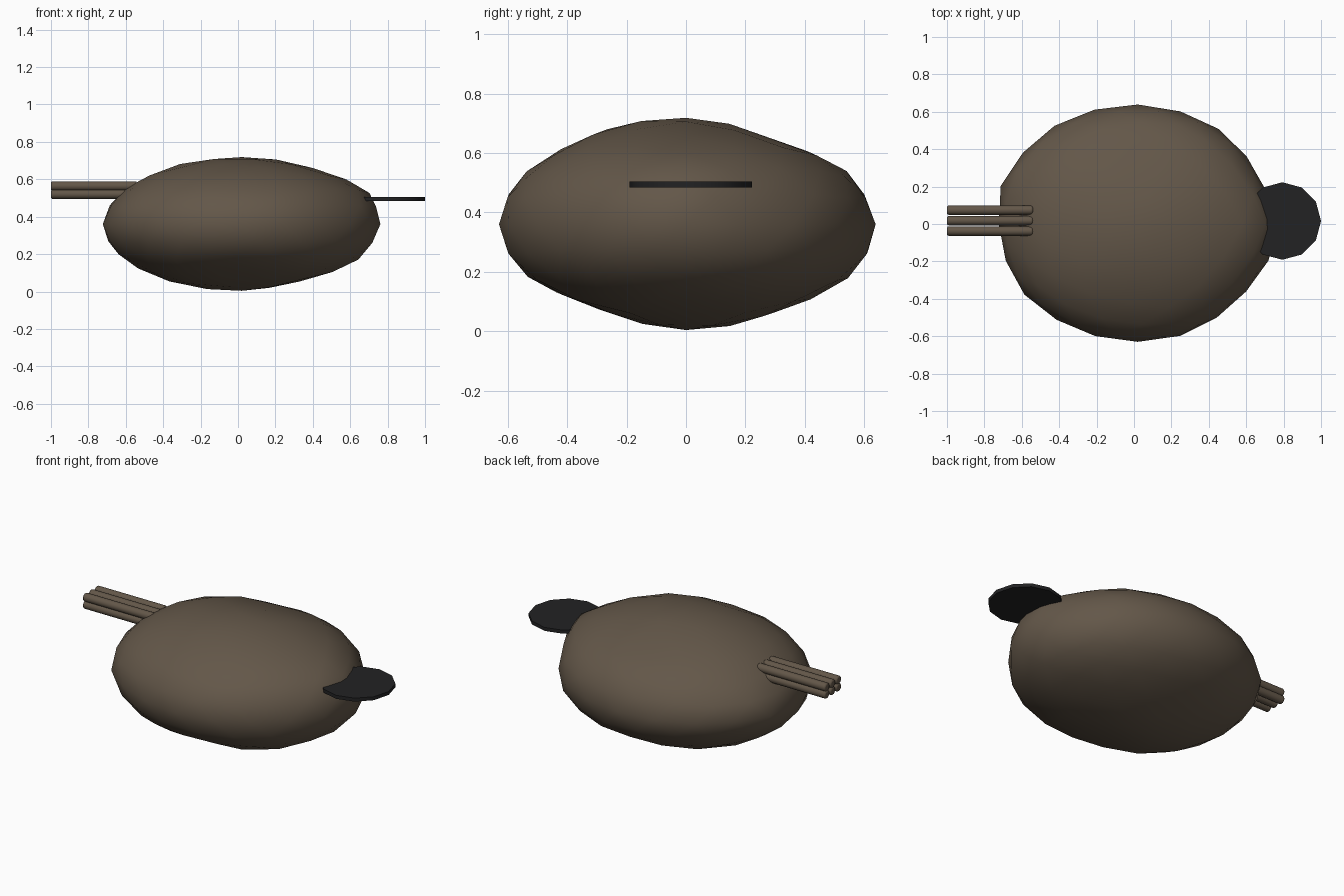
import bpy, math
from mathutils import Vector

cube = bpy.data.objects.get("Cube")
if cube:
    bpy.data.objects.remove(cube)


def material(name, colour, rough=0.8):
    m = bpy.data.materials.new(name)
    m.use_nodes = True
    m.diffuse_color = (*colour, 1)
    node = m.node_tree.nodes["Principled BSDF"]
    node.inputs["Base Color"].default_value = (*colour, 1)
    node.inputs["Roughness"].default_value = rough
    return m


brown = material("earthy brown", (0.125, 0.095, 0.066))
black = material("soft black", (0.016, 0.016, 0.017))


def finish(name, mat, angle):
    ob = bpy.context.object
    ob.name = name
    ob.data.materials.append(mat)
    bpy.ops.object.shade_smooth_by_angle(angle=math.radians(angle))
    return ob


# Lumpy flattened body: direction of each bump or dent, and its strength
bumps = [
    ((-1, .4, 0), .05), ((-.5, .8, 0), .03), ((.9, .4, .1), -.04),
    ((.7, -.65, 0), -.03), ((-.84, -.55, 0), .02), ((.9, 0, .45), .04),
    ((0, .5, .8), -.09), ((.45, 0, -.85), -.05), ((0, -.45, -.85), -.07),
    ((0, -.7, -.7), -.04), ((0, -.7, .7), -.03), ((0, .5, -.8), -.05),
    ((0, 1, -.2), .02), ((.55, 0, .82), -.02), ((1, 0, 0), .01),
]
bpy.ops.mesh.primitive_ico_sphere_add(subdivisions=3, radius=1, location=(0.02, 0, 0.36))
body = finish("body", brown, 80)
for v in body.data.vertices:
    n = v.co.normalized()
    swell = 1 + sum(s * math.exp(-(n - Vector(d).normalized()).length_squared / 0.09)
                    for d, s in bumps)
    v.co = Vector((n.x * 0.735, n.y * 0.63, n.z * 0.36)) * swell

# Thin twelve-sided disc set into the left end
bpy.ops.mesh.primitive_cylinder_add(vertices=12, radius=0.207, depth=0.021,
                                    location=(0.793, 0.016, 0.494))
finish("side_disc", black, 35)

# Bundle of slim rods on the right end, two rows of three
for row, z in enumerate((0.564, 0.52)):
    for col, y in enumerate((0.074, 0.018, -0.038)):
        bpy.ops.mesh.primitive_cylinder_add(vertices=16, radius=0.025, depth=0.46,
                                            location=(-0.77, y, z),
                                            rotation=(0, math.pi / 2, 0))
        rod = finish(f"rod_{row + 1}_{col + 1}", brown, 50)
        bevel = rod.modifiers.new("rounded ends", "BEVEL")
        bevel.width = 0.008
        bevel.segments = 2
        bevel.limit_method = "ANGLE"
        bevel.angle_limit = math.radians(50)
